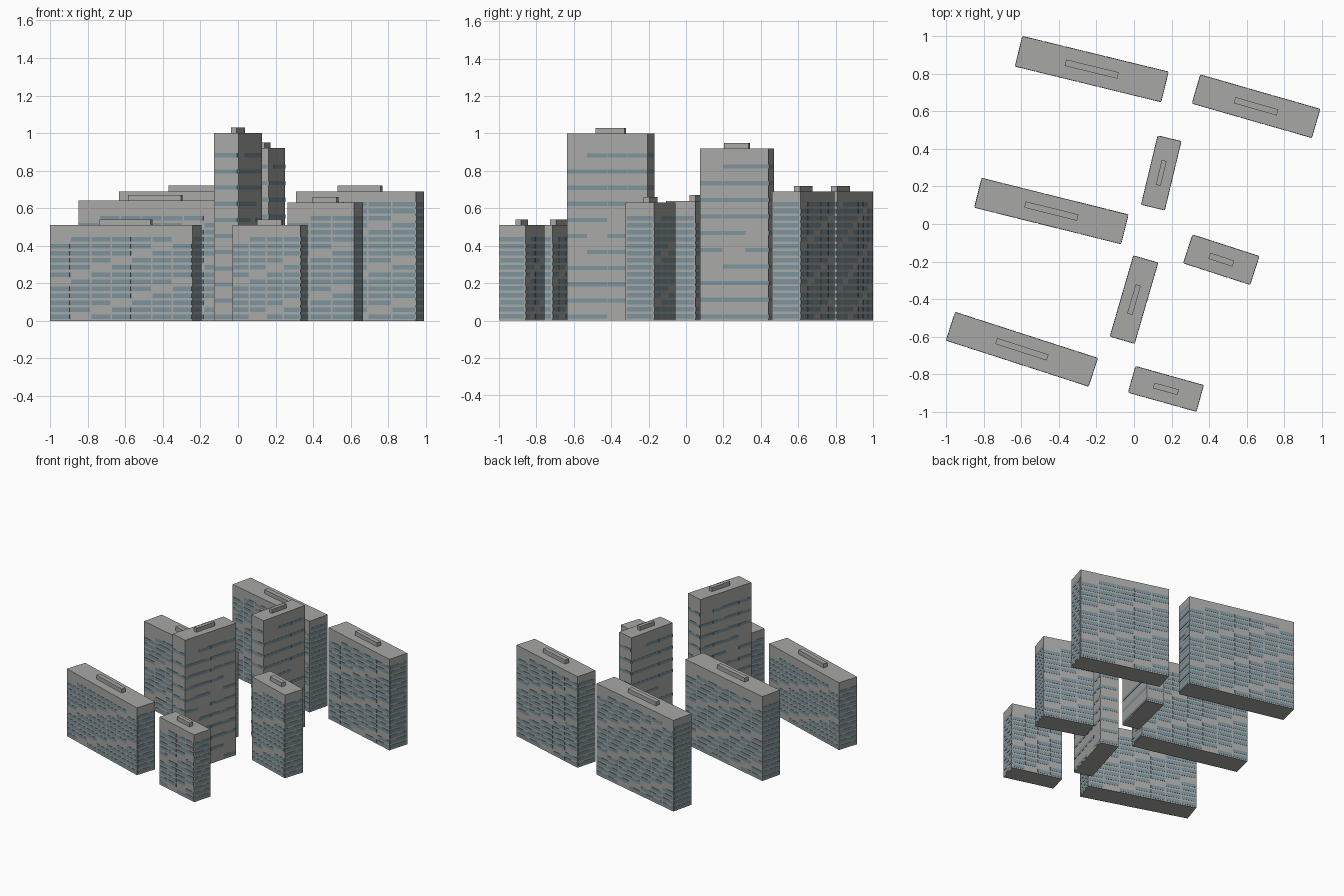
import bpy, bmesh, math
from mathutils import Matrix, Vector

if "Cube" in bpy.data.objects:
    bpy.data.objects.remove(bpy.data.objects["Cube"])


def material(name, rgb):
    m = bpy.data.materials.new(name)
    m.diffuse_color = (*rgb, 1)
    m.use_nodes = True
    m.node_tree.nodes["Principled BSDF"].inputs["Base Color"].default_value = m.diffuse_color
    return m


CONCRETE = material("concrete grey", (0.39, 0.39, 0.38))
GLASS = material("window blue", (0.20, 0.29, 0.33))


def box(bm, centre, size):
    bmesh.ops.create_cube(bm, size=1, matrix=Matrix.Translation(centre)
                          @ Matrix.Diagonal((*size, 1)))


def finish(bm, name, mat, place):
    me = bpy.data.meshes.new(name)
    bm.to_mesh(me)
    bm.free()
    me.materials.append(mat)
    ob = bpy.data.objects.new(name, me)
    ob.matrix_world = place
    bpy.context.collection.objects.link(ob)


def building(name, x, y, length, width, height, angle, cols, rows, pitch, win_h, gap):
    place = Matrix.Translation((x, y, 0)) @ Matrix.Rotation(math.radians(angle), 4, 'Z')
    # body block
    bm = bmesh.new()
    box(bm, (0, 0, height / 2), (length, width, height))
    finish(bm, name + "_body", CONCRETE, place)
    # rooftop plant room
    bm = bmesh.new()
    box(bm, (0, 0, height + 0.015), (length * 0.36, width * 0.21, 0.03))
    finish(bm, name + "_roof_room", CONCRETE, place)
    # window strips on four sides, leaving out a stepped diagonal of blank panels
    bm = bmesh.new()
    for side in range(4):
        wall, depth = (length, width) if side % 2 == 0 else (width, length)
        n = cols if side % 2 == 0 else 1
        turn = Matrix.Rotation(side * math.pi / 2, 3, 'Z')
        cell = wall / n
        for r in range(rows):
            for c in range(n):
                if n > 1 and (r + c) % 6 == 0:
                    continue
                u = -wall / 2 + (c + 0.5) * cell
                z = 0.022 + (rows - 1 - r) * pitch
                pos = turn @ Vector((u, -depth / 2, z))
                w = cell - (gap if n > 1 else 0.014)
                size = (w, 0.003, win_h) if side % 2 == 0 else (0.003, w, win_h)
                box(bm, pos, size)
    finish(bm, name + "_windows", GLASS, place)


# low slabs: x, y, length, width, height, angle, columns
SLABS = {
    "back_left_slab": (-0.225, 0.825, 0.80, 0.165, 0.69, -13.7, 7),
    "back_right_slab": (0.65, 0.627, 0.663, 0.159, 0.69, -16, 5),
    "middle_left_slab": (-0.44, 0.069, 0.804, 0.161, 0.64, -14, 7),
    "middle_right_slab": (0.465, -0.19, 0.373, 0.159, 0.63, -17.9, 3),
    "front_left_slab": (-0.597, -0.667, 0.797, 0.158, 0.51, -17.9, 7),
    "front_right_slab": (0.17, -0.878, 0.376, 0.145, 0.51, -15.6, 4),
}
for name, (x, y, l, w, h, a, cols) in SLABS.items():
    building(name, x, y, l, w, h, a, cols, int((h - 0.05) / 0.0375), 0.0375, 0.024, 0.008)

# towers stand across the slabs and have wider-spaced floors
building("back_tower", 0.145, 0.272, 0.377, 0.128, 0.92, 76.5, 3, 10, 0.089, 0.022, 0.002)
building("front_tower", 0.0, -0.4025, 0.448, 0.136, 1.0, 73.8, 4, 11, 0.086, 0.022, 0.002)
